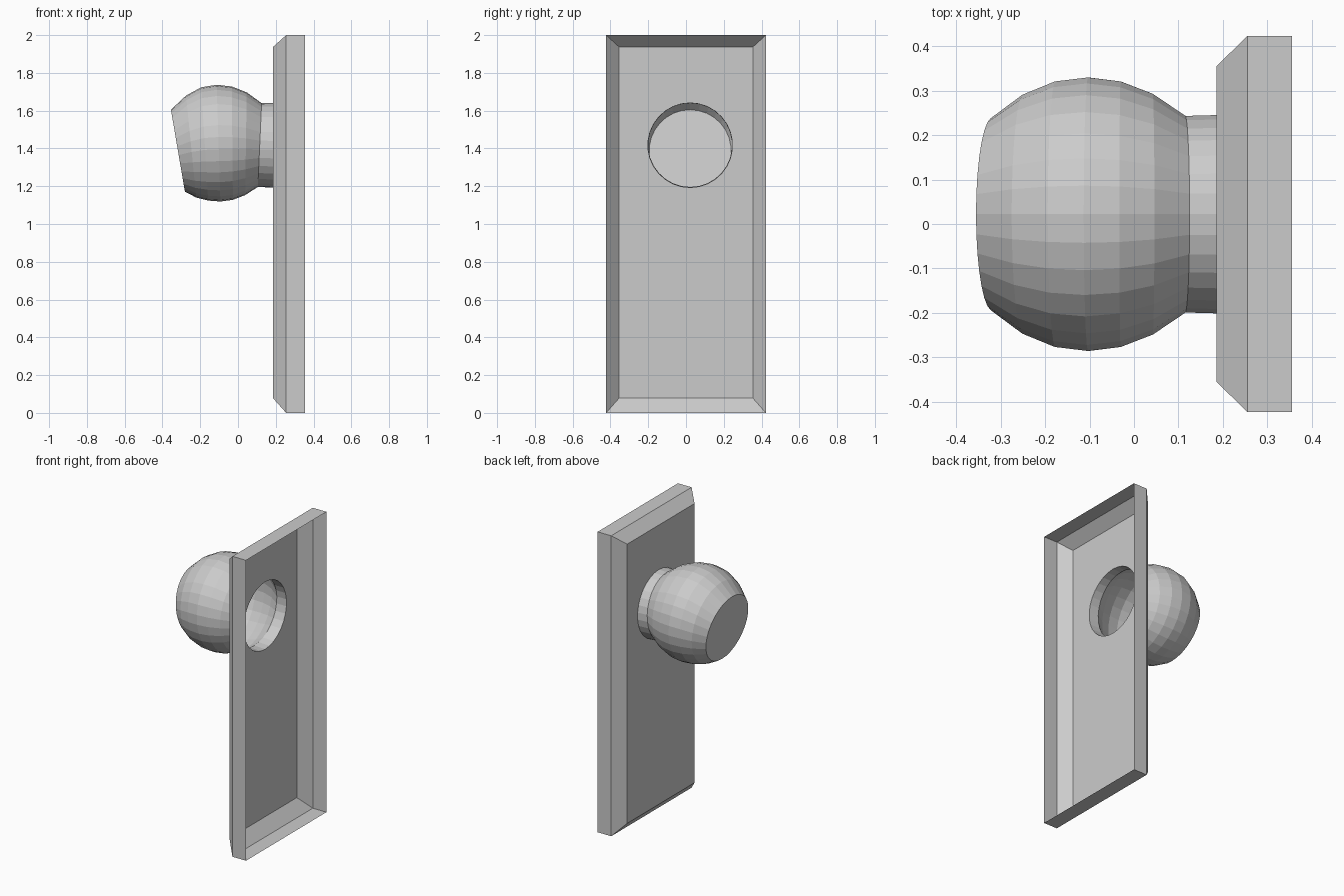
import bpy, bmesh
from math import sin, cos, pi
from mathutils import Vector

if "Cube" in bpy.data.objects:
    bpy.data.objects.remove(bpy.data.objects["Cube"])

SEG = 30
HOLE_Y, HOLE_Z, HOLE_R = 0.022, 1.417, 0.224


def ring(bm, x, z, r, lean):
    """Circle around the knob axis; lean is the x shift from centre to top."""
    return [bm.verts.new((x + lean * cos(2 * pi * i / SEG),
                          HOLE_Y + r * sin(2 * pi * i / SEG),
                          z + r * cos(2 * pi * i / SEG))) for i in range(SEG)]


def rect(bm, x, hy, z0, z1):
    return [bm.verts.new((x, y, z)) for y, z in
            ((-hy, z0), (hy, z0), (hy, z1), (-hy, z1))]


def bridge(bm, a, b):
    for i in range(len(a)):
        j = (i + 1) % len(a)
        bm.faces.new((a[i], a[j], b[j], b[i]))


def loop_edges(bm, loop):
    return [bm.edges.get((v, loop[i - 1])) or bm.edges.new((v, loop[i - 1]))
            for i, v in enumerate(loop)]


def finish(bm, name, outward):
    # Make the face furthest towards -x point outward
    bmesh.ops.recalc_face_normals(bm, faces=bm.faces)
    f = min(bm.faces, key=lambda f: f.calc_center_median().x)
    f.normal_update()
    if f.normal.dot(outward) < 0:
        bmesh.ops.reverse_faces(bm, faces=bm.faces)
    mesh = bpy.data.meshes.new(name)
    bm.to_mesh(mesh)
    bm.free()
    bpy.context.collection.objects.link(bpy.data.objects.new(name, mesh))


# Backplate: open-backed sheet with chamfered rim and a round hole
bm = bmesh.new()
back = rect(bm, 0.355, 0.423, 0.0, 2.0)
rim = rect(bm, 0.255, 0.423, 0.0, 2.0)
face = rect(bm, 0.185, 0.354, 0.078, 1.937)
bridge(bm, back, rim)
bridge(bm, rim, face)
hole = ring(bm, 0.185, HOLE_Z, HOLE_R, 0)
bmesh.ops.triangle_fill(bm, use_beauty=True, normal=(-1, 0, 0),
                        edges=loop_edges(bm, face) + loop_edges(bm, hole))
finish(bm, "backplate", Vector((-1, 0, 0)))

# Knob: hollow neck, swelling bent ball, slanted flat end
sections = [  # x, z, radius, lean
    (0.185, HOLE_Z, HOLE_R, 0.0),
    (0.115, 1.418, 0.222, 0.010),
    (0.042, 1.425, 0.272, 0.004),
    (-0.030, 1.428, 0.300, -0.003),
    (-0.103, 1.428, 0.309, -0.010),
    (-0.176, 1.424, 0.300, -0.018),
    (-0.248, 1.410, 0.270, -0.027),
    (-0.318, 1.388, 0.217, -0.037),
]
bm = bmesh.new()
rings = [ring(bm, *s) for s in sections]
for a, b in zip(rings, rings[1:]):
    bridge(bm, a, b)
bm.faces.new(rings[-1])
finish(bm, "knob", Vector((-1, 0, 0)))
